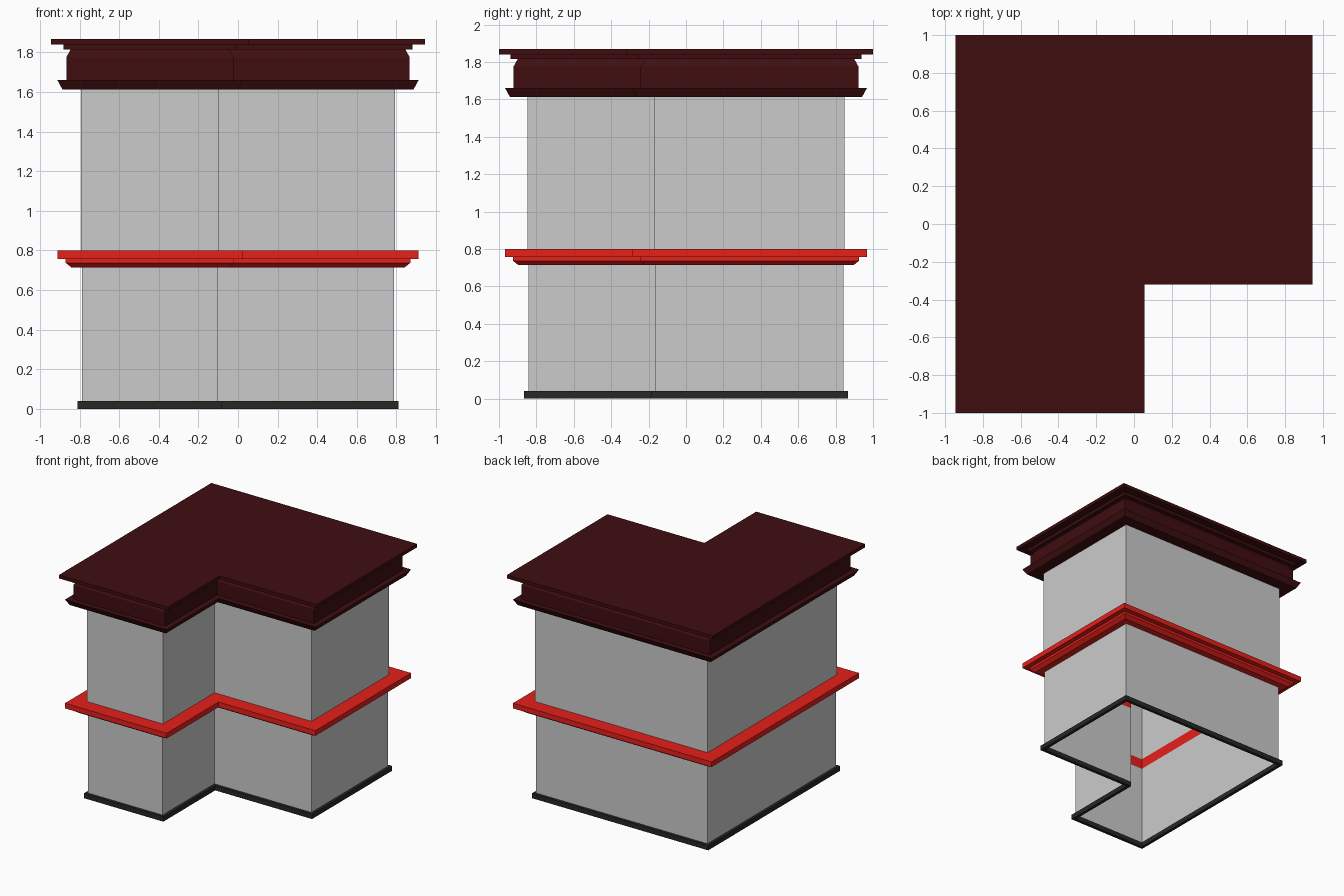
import bpy, bmesh

if "Cube" in bpy.data.objects:
    bpy.data.objects.remove(bpy.data.objects["Cube"])


def material(name, color):
    mat = bpy.data.materials.new(name)
    mat.diffuse_color = (*color, 1)
    mat.use_nodes = True
    mat.node_tree.nodes["Principled BSDF"].inputs["Base Color"].default_value = mat.diffuse_color
    return mat


def outline(h):
    """L-shaped footprint, offset so that its half width in x is h."""
    y, ix, iy = h + 0.055, h - 0.89, 0.625 - h
    return [(-h, -y), (ix, -y), (ix, iy), (h, iy), (h, y), (-h, y)]


def sweep(name, profile, mat=None, closed=False, cap=False):
    """Run a (half width, height) profile around the L footprint with mitred corners."""
    bm = bmesh.new()
    loops = [[bm.verts.new((x, y, z)) for x, y in outline(h)] for h, z in profile]
    pairs = list(zip(loops, loops[1:]))
    if closed:
        pairs.append((loops[-1], loops[0]))
    for low, high in pairs:
        for i in range(6):
            j = (i + 1) % 6
            bm.faces.new((low[i], low[j], high[j], high[i]))
    if cap:
        bm.faces.new(loops[-1])
    mesh = bpy.data.meshes.new(name)
    bm.to_mesh(mesh)
    bm.free()
    obj = bpy.data.objects.new(name, mesh)
    bpy.context.collection.objects.link(obj)
    if mat:
        mesh.materials.append(mat)
    return obj


red = material("trim_red", (0.8, 0.014, 0.01))
maroon = material("roof_maroon", (0.05, 0.004, 0.005))
black = material("base_black", (0.02, 0.021, 0.017))

# Plinth ring at ground level
sweep("base_plinth", [(0.785, 0), (0.81, 0), (0.81, 0.04), (0.785, 0.04)], black, closed=True)

# Thin walls of the two storeys, open inside
sweep("lower_walls", [(0.787, 0.04), (0.787, 0.713)])
sweep("upper_walls", [(0.793, 0.80), (0.793, 1.612)])

# Moulded band between the storeys
sweep("storey_band", [(0.787, 0.713), (0.84, 0.713), (0.87, 0.737), (0.87, 0.757),
                      (0.912, 0.757), (0.912, 0.80), (0.787, 0.80)], red, closed=True)

# Cornice with flat roof
sweep("roof_cornice", [(0.793, 1.612), (0.886, 1.612), (0.912, 1.66), (0.867, 1.66),
                       (0.867, 1.775), (0.845, 1.815), (0.882, 1.815), (0.882, 1.84),
                       (0.945, 1.84), (0.945, 1.868)], maroon, cap=True)
